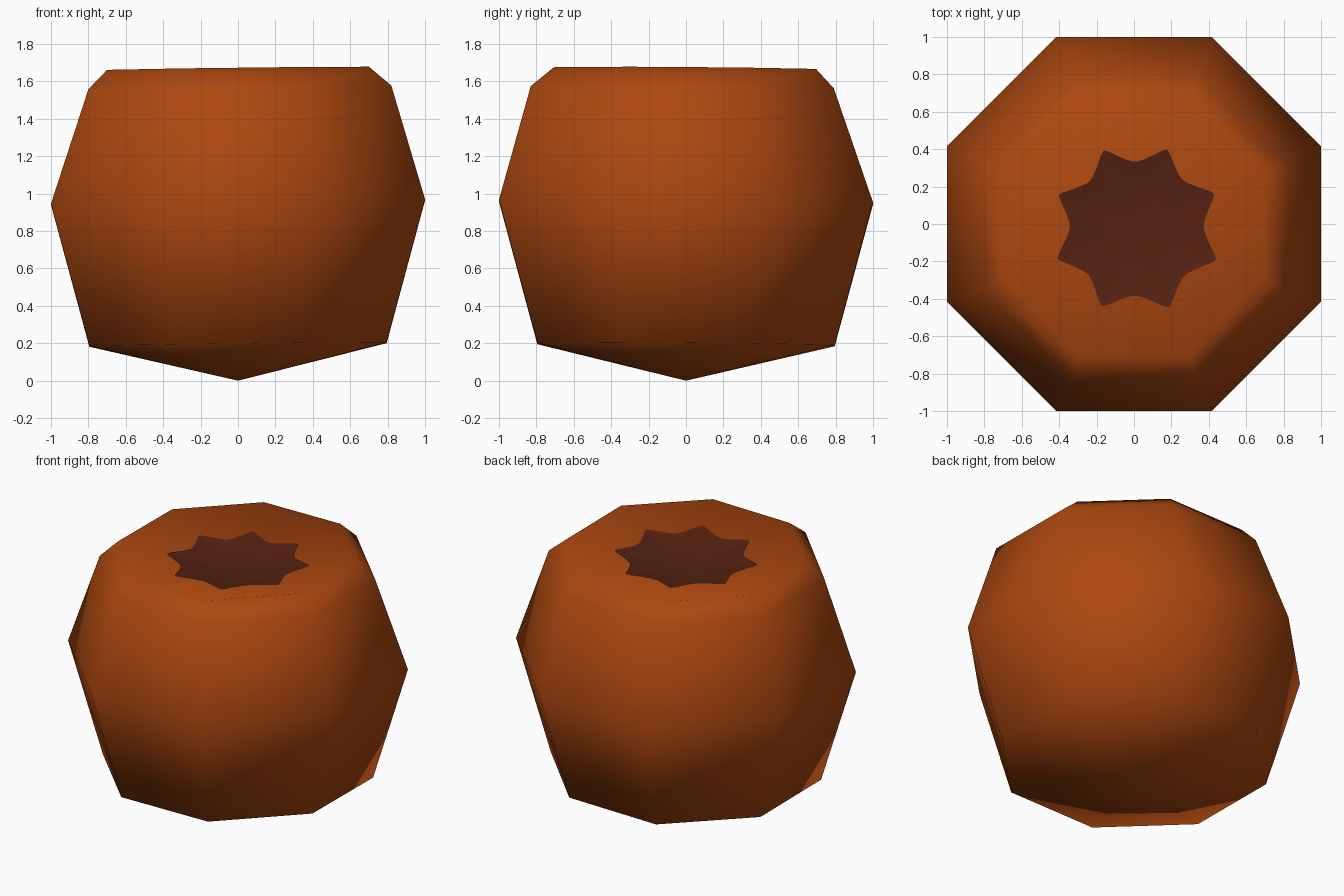
import bpy, bmesh, math
from mathutils import Vector

if "Cube" in bpy.data.objects:
    bpy.data.objects.remove(bpy.data.objects["Cube"])


def material(name, rgb):
    m = bpy.data.materials.new(name)
    m.diffuse_color = (*rgb, 1)
    m.use_nodes = True
    m.node_tree.nodes["Principled BSDF"].inputs["Base Color"].default_value = m.diffuse_color
    return m


def make_object(name, bm, mat):
    bmesh.ops.recalc_face_normals(bm, faces=bm.faces)
    for f in bm.faces:
        f.smooth = True
    me = bpy.data.meshes.new(name)
    bm.to_mesh(me)
    bm.free()
    me.materials.append(mat)
    ob = bpy.data.objects.new(name, me)
    bpy.context.collection.objects.link(ob)
    return ob


orange = material("burnt orange", (0.41, 0.064, 0.0048))
brown = material("dark brown", (0.09, 0.016, 0.006))

SIDES = 8


def ring(apothem, z, cx=0.0, cy=0.0):
    """Octagon ring with flats on the axes, tilted very slightly."""
    r = apothem / math.cos(math.pi / SIDES)
    pts = []
    for i in range(SIDES):
        a = 2 * math.pi * (i + 0.5) / SIDES
        x, y = r * math.cos(a) + cx, r * math.sin(a) + cy
        pts.append(Vector((x, y, z + 0.012 * x - 0.007 * y)))
    return pts


# fruit body: octagonal rings, pointed base, shallow dished top
rings = [ring(0.795, 0.193), ring(1.0, 0.955),
         ring(0.81, 1.565, 0.01, -0.02), ring(0.70, 1.668, 0, -0.005)]
base_tip = Vector((0, 0, 0))
dish = Vector((0.015, -0.025, 1.525))

bm = bmesh.new()
rows = [[bm.verts.new(p) for p in r] for r in rings]
bottom, centre = bm.verts.new(base_tip), bm.verts.new(dish)
for i in range(SIDES):
    j = (i + 1) % SIDES
    bm.faces.new((bottom, rows[0][j], rows[0][i]))
    for lo, hi in zip(rows, rows[1:]):
        bm.faces.new((lo[i], lo[j], hi[j], hi[i]))
    bm.faces.new((rows[-1][i], rows[-1][j], centre))
make_object("fruit_body", bm, orange)

# eight-pointed star patch lying on the dished top
bm = bmesh.new()
lift = Vector((0, 0, 0.005))
mid = bm.verts.new(dish + lift)
edge = []
STEPS = 12
for i in range(SIDES):
    a, b = rings[-1][i], rings[-1][(i + 1) % SIDES]
    for k in range(STEPS):
        u = k / STEPS
        d = a.lerp(b, u) - dish
        t = abs(2 * u - 1)
        radius = min(0.358 + 0.105 * t ** 1.7, 0.455)
        edge.append(bm.verts.new(dish + d * (radius / d.to_2d().length) + lift))
for k in range(len(edge)):
    bm.faces.new((mid, edge[k], edge[(k + 1) % len(edge)]))
make_object("star_patch", bm, brown)
